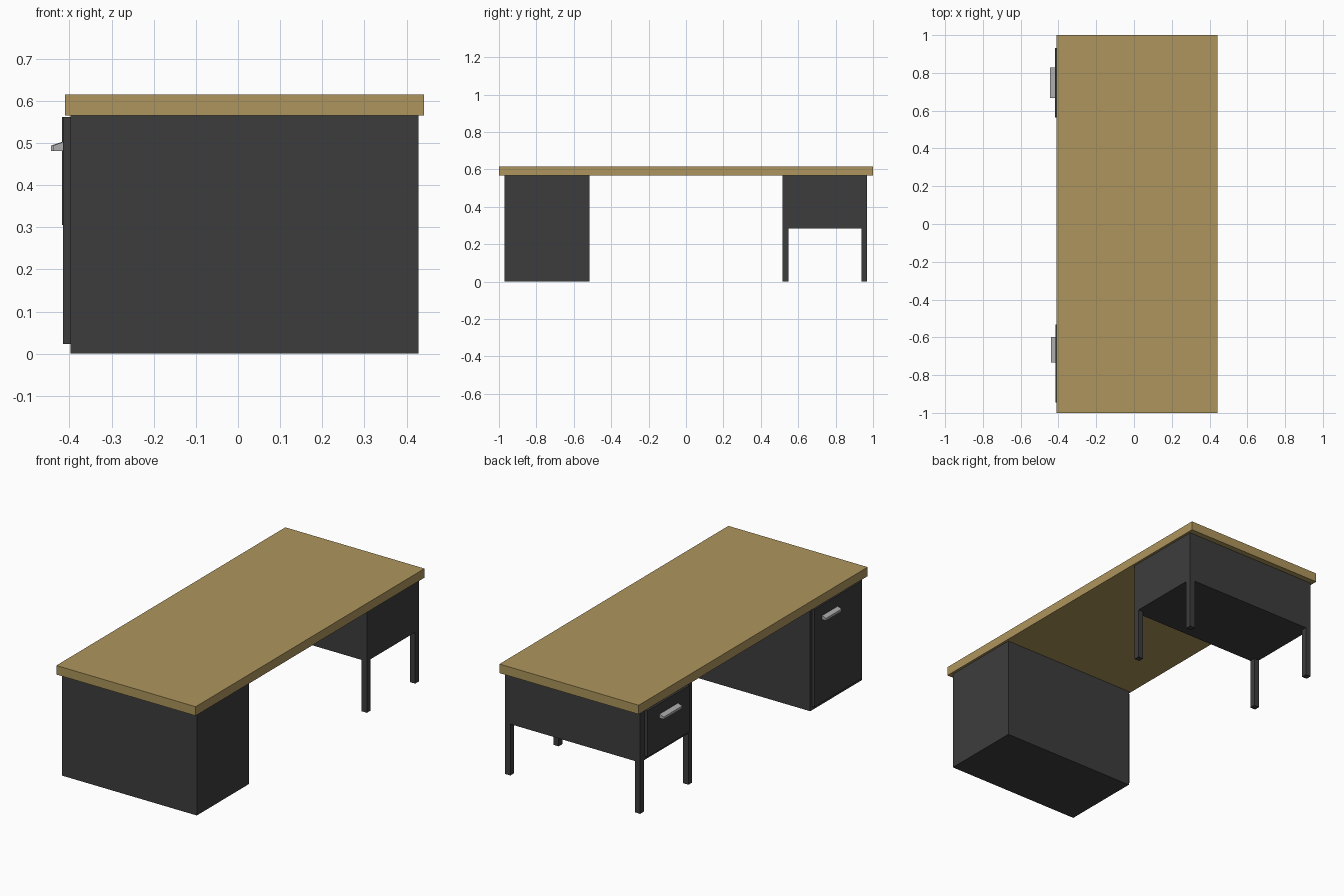
import bpy

if "Cube" in bpy.data.objects:
    bpy.data.objects.remove(bpy.data.objects["Cube"])


def material(name, r, g, b):
    m = bpy.data.materials.new(name)
    m.diffuse_color = (r, g, b, 1)
    m.use_nodes = True
    m.node_tree.nodes["Principled BSDF"].inputs["Base Color"].default_value = m.diffuse_color
    return m


WOOD = material("tan wood", 0.42, 0.30, 0.107)
DARK = material("charcoal", 0.046, 0.046, 0.046)
METAL = material("light grey metal", 0.42, 0.42, 0.42)


def prism(name, profile, y0, y1, mat):
    """Extrude an x-z profile from y0 to y1."""
    n = len(profile)
    verts = [(x, y, z) for y in (y0, y1) for x, z in profile]
    faces = [tuple(range(n)), tuple(range(2 * n - 1, n - 1, -1))]
    faces += [(i, i + n, (i + 1) % n + n, (i + 1) % n) for i in range(n)]
    mesh = bpy.data.meshes.new(name)
    mesh.from_pydata(verts, [], faces)
    mesh.materials.append(mat)
    obj = bpy.data.objects.new(name, mesh)
    bpy.context.collection.objects.link(obj)
    return obj


def box(name, x0, x1, y0, y1, z0, z1, mat):
    return prism(name, [(x0, z0), (x1, z0), (x1, z1), (x0, z1)], y0, y1, mat)


def handle(name, x_front, x_door, y0, y1):
    """Drawer pull with a sloping top."""
    prism(name, [(x_front, 0.481), (x_door, 0.481), (x_door, 0.503),
                 (x_front, 0.494)], y0, y1, METAL)


X0, X1, TOP = -0.398, 0.428, 0.566

# Desktop
box("desktop", -0.411, 0.441, -1, 1, TOP, 0.616, WOOD)

# Full-height cabinet with door and pull
box("tall_cabinet", X0, X1, -0.971, -0.517, 0, TOP, DARK)
box("tall_cabinet_door", -0.415, X0, -0.944, -0.532, 0.023, 0.562, DARK)
handle("door_handle", -0.439, -0.415, -0.733, -0.597)

# Raised drawer unit with drawer front and pull
YA, YB, LEG = 0.515, 0.969, 0.032
box("drawer_unit", X0, X1, YA, YB, 0.284, TOP, DARK)
box("drawer_front", -0.418, X0, 0.563, 0.932, 0.306, 0.562, DARK)
handle("drawer_handle", -0.444, -0.418, 0.667, 0.828)

# Four square legs flush with the drawer unit corners
for xn, x in (("front", X0), ("rear", X1 - LEG)):
    for yn, y in (("inner", YA), ("outer", YB - LEG)):
        box(f"{xn}_{yn}_leg", x, x + LEG, y, y + LEG, 0, 0.284, DARK)
